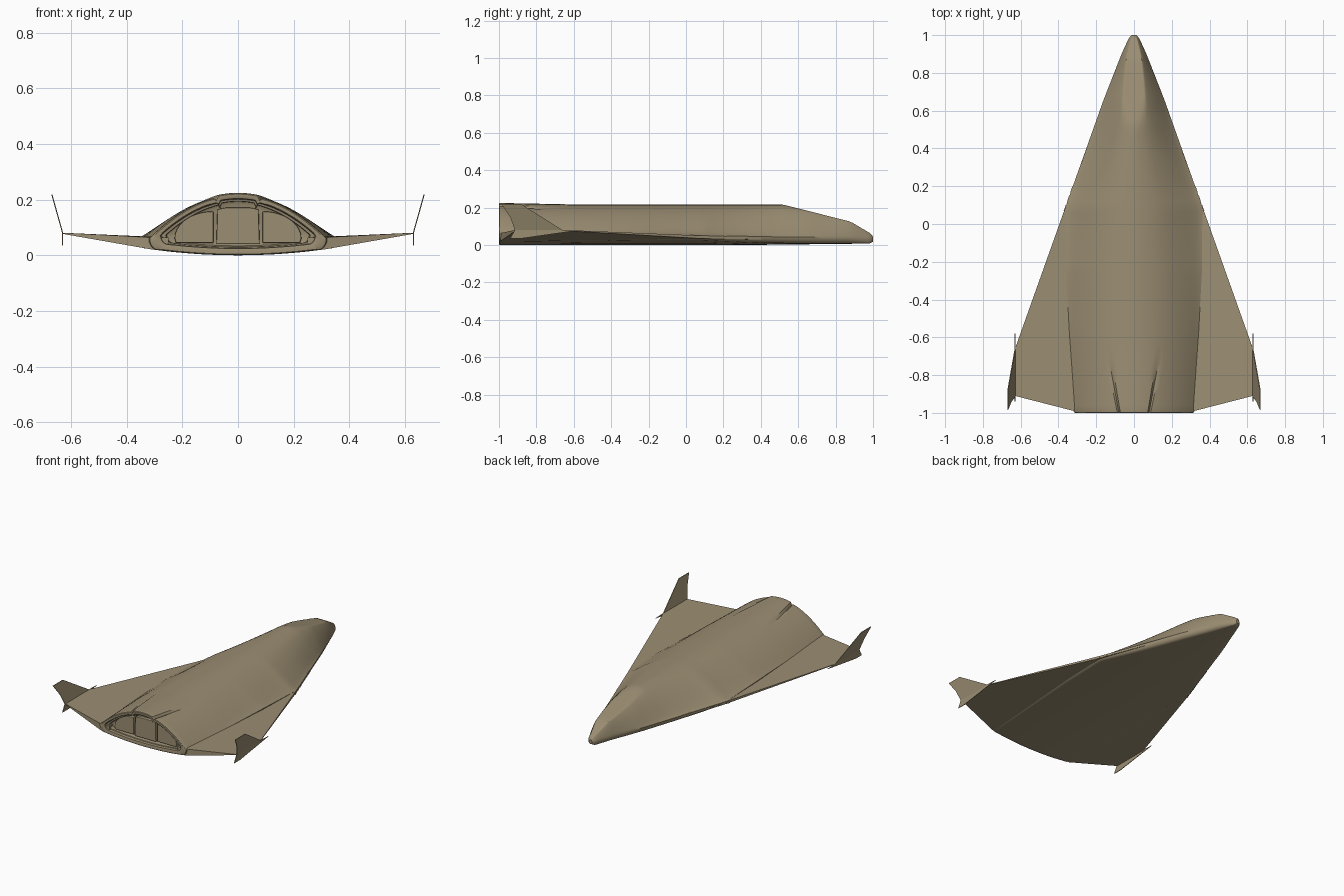
import bpy, bmesh, math

if "Cube" in bpy.data.objects:
    bpy.data.objects.remove(bpy.data.objects["Cube"])

tan = bpy.data.materials.new("tan_hull")
tan.diffuse_color = (0.33, 0.27, 0.17, 1)
tan.use_nodes = True
tan.node_tree.nodes["Principled BSDF"].inputs["Base Color"].default_value = tan.diffuse_color


def make(name, verts, faces, smooth=None, bevel=0):
    me = bpy.data.meshes.new(name)
    me.from_pydata(verts, [], faces)
    bm = bmesh.new()
    bm.from_mesh(me)
    bmesh.ops.recalc_face_normals(bm, faces=bm.faces)
    bm.to_mesh(me)
    bm.free()
    me.materials.append(tan)
    ob = bpy.data.objects.new(name, me)
    bpy.context.collection.objects.link(ob)
    if bevel:
        mod = ob.modifiers.new("bevel", 'BEVEL')
        mod.width, mod.segments = bevel, 2
    if smooth:
        bpy.ops.object.select_all(action='DESELECT')
        ob.select_set(True)
        bpy.context.view_layer.objects.active = ob
        bpy.ops.object.shade_smooth_by_angle(angle=math.radians(smooth))
    return ob


def prism(name, front, back, **kw):
    """Solid between two matching outlines."""
    n = len(front)
    faces = [tuple(range(n)), tuple(range(2 * n - 1, n - 1, -1))]
    faces += [(i, (i + 1) % n, n + (i + 1) % n, n + i) for i in range(n)]
    return make(name, front + back, faces, **kw)


def lerp(table, t):
    if t <= table[0][0]:
        return table[0][1]
    for (a, p), (b, q) in zip(table, table[1:]):
        if t <= b:
            return p + (q - p) * (t - a) / (b - a)
    return table[-1][1]


# Hull measurements along its length
LEADING = [(-.66, .63), (.66, .16), (.9, .066), (.985, .027), (1, .012)]
BODY = [(-1, .32), (-.24, .36), (.1, .362), (.2, .5)]
CHINE = [(-1, .06), (-.24, .062), (.2, .047), (.88, .04), (1, .034)]
CREST = [(-1, .218), (.53, .217), (.66, .205), (.88, .155), (.985, .07), (1, .045)]
SCREEN = [(.52, .216), (.88, .125), (.985, .063), (1, .045)]
POWER = [(-1, 1), (-.6, 1.05), (0, 1.35), (.5, 1.25), (.85, .9), (1, .7)]


def section(y):
    """Closed hull ring: domed top, rounded chine and shallow belly."""
    w = min(lerp(LEADING, y), lerp(BODY, y))
    zc, h, p = lerp(CHINE, y), lerp(CREST, y), lerp(POWER, y)
    zb = lerp([(.3, 0), (.98, .008), (1, .018)], y)
    groove = max(0, (-.63 - y) / .37)
    xs = min(lerp([(-1, .08), (-.65, .145)], y), .4 * w)
    d = min(.012, .1 * xs)
    xl = [0, xs * .35, xs * .7, xs - d, xs, xs + d]
    xl += [xs + d + (w - xs - d) * i / 14 for i in range(1, 15)]
    half = []
    for i, x in enumerate(xl):
        z = zc + (h - zc) * max(0, 1 - (x / w) ** 2) ** p
        if i < 4:
            z += .007 * groove
        if i == 4:
            z -= .009 * groove
        if y > .52:
            z = min(z, lerp(SCREEN, y))
        half.append((x, max(z, zc)))
    r = min(.03, .4 * w)
    zl = zb + .02 * ((w - r) / .3) ** 2
    for i in range(1, 6):
        a = i * math.pi / 10
        half.append((w - r + r * math.cos(a), zc + (zl - zc) * math.sin(a)))
    for k in (.75, .5, .25, 0):
        x = (w - r) * k
        half.append((x, zb + .02 * (x / .3) ** 2))
    return half + [(-x, z) for x, z in half[-2:0:-1]]


# Hull loft, continued at the stern into a stepped engine recess
ys = [-.99 + .03 * i for i in range(63)] + [.89, .92, .945, .965, .98, .99, .997, 1]
stern = section(-1)
steps = [(-.95, .74, .66, .034), (-.955, .80, .72, .031), (-.978, .81, .73, .03),
         (-.98, .86, .78, .026), (-.998, .87, .80, .024), (-1, .90, .85, .016),
         (-1, .97, .96, .004), (-.997, .99, .99, .001)]
rings = [[(x * sx, y, z * sz + dz) for x, z in stern] for y, sx, sz, dz in steps]
rings += [[(x, y, z) for x, z in section(y)] for y in ys]
n = len(stern)
faces = [tuple(range(n)), tuple(range((len(rings) - 1) * n, len(rings) * n))]
for j in range(len(rings) - 1):
    for i in range(n):
        k = (i + 1) % n
        faces.append((j * n + i, j * n + k, j * n + n + k, j * n + n + i))
make("hull", [v for r in rings for v in r], faces, smooth=32)

# Middle engine panel
mid = [(-.078, .04), (.078, .04), (.074, .165), (.04, .172), (-.04, .172), (-.074, .165)]
prism("centre_engine_panel", [(x, -.972, z) for x, z in mid],
      [(x, -.945, z) for x, z in mid], bevel=.004)

for s, side in ((1, "right"), (-1, "left")):
    # Quarter-round engine panels
    arc = [(.088, .044), (.222, .044)]
    arc += [(.088 + .14 * math.cos(a), .06 + .098 * math.sin(a))
            for a in [i * math.pi / 20 for i in range(11)]]
    prism(side + "_engine_panel", [(s * x, -.97, z) for x, z in arc],
          [(s * x, -.945, z) for x, z in arc], bevel=.004)

    # Delta wing, thick at the root and thin at the tip
    top = [(.25, .405, .046), (.36, .098, .05), (.63, -.66, .081), (.63, -.91, .081),
           (.31, -.992, .064), (.25, -.99, .064)]
    low = [.03, .034, .077, .077, .021, .016]
    prism(side + "_wing", [(s * x, y, z) for x, y, z in top],
          [(s * x, y, b) for (x, y, _), b in zip(top, low)])

    # Canted upper fin and small upright lower fin
    upper = [(-.66, .08), (-.88, .218), (-.985, .218), (-.94, .15), (-.915, .08)]
    lower = [(-.58, .078), (-.66, .081), (-.915, .081), (-.94, .035), (-.88, .035)]
    for name, outline, lean in (("upper_fin", upper, .28), ("lower_fin", lower, 0)):
        prism(side + "_" + name,
              [(s * (.628 + (z - .08) * lean), y, z) for y, z in outline],
              [(s * (.632 + (z - .08) * lean), y, z) for y, z in outline])

    # Small thruster slots along the leading edge
    for i in range(3):
        y = .07 + .05 * i
        a, b = lerp(LEADING, y), lerp(LEADING, y + .03)
        prism("%s_thruster_slot_%d" % (side, i + 1),
              [(s * (a - .012), y, .034), (s * (a + .002), y, .034),
               (s * (a + .002), y, .042), (s * (a - .012), y, .042)],
              [(s * (b - .012), y + .03, .034), (s * (b + .002), y + .03, .034),
               (s * (b + .002), y + .03, .042), (s * (b - .012), y + .03, .042)])
